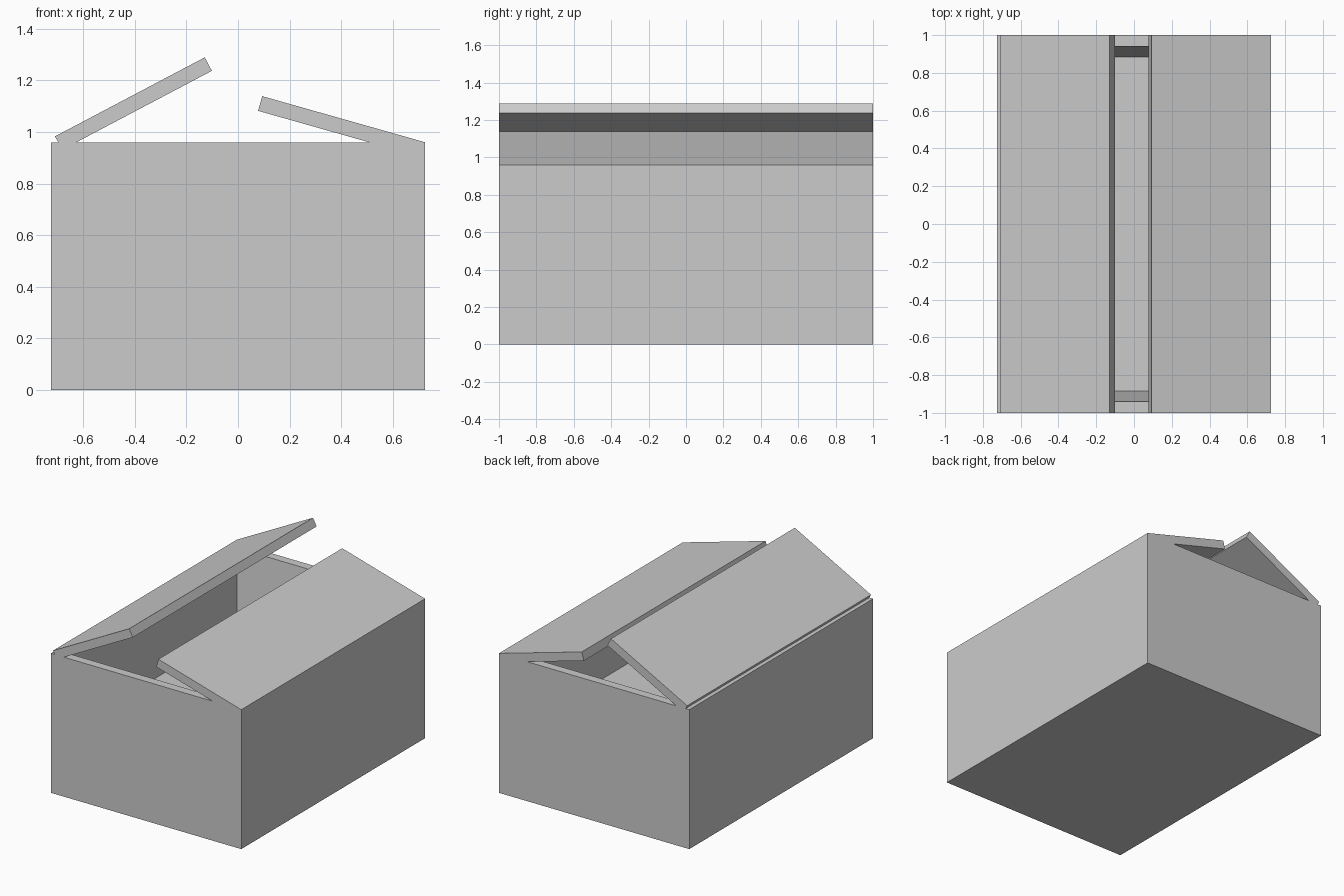
import bpy, bmesh, math
from mathutils import Matrix, Vector

if "Cube" in bpy.data.objects:
    bpy.data.objects.remove(bpy.data.objects["Cube"])

W, D, H = 1.45, 2.0, 0.96      # box width, depth, height
RIM, FLOOR_Z, TAPER = 0.06, 0.435, 0.941
FLAP_LEN, FLAP_T = 0.656, 0.059


def add_object(name, bm):
    bmesh.ops.recalc_face_normals(bm, faces=bm.faces)
    mesh = bpy.data.meshes.new(name)
    bm.to_mesh(mesh)
    bm.free()
    obj = bpy.data.objects.new(name, mesh)
    bpy.context.collection.objects.link(obj)
    return obj


def block(center, size):
    bm = bmesh.new()
    bmesh.ops.create_cube(bm, size=1, matrix=Matrix.Translation(center) @ Matrix.Diagonal((*size, 1)))
    return bm


# Box body: top face inset for the rim, then pushed down into a tapered cavity
bm = block((0, 0, H / 2), (W, D, H))
top = max(bm.faces, key=lambda f: f.calc_center_median().z)
bmesh.ops.inset_region(bm, faces=[top], thickness=RIM, use_even_offset=True)
inner = bmesh.ops.extrude_discrete_faces(bm, faces=[top])["faces"][0]
for v in inner.verts:
    v.co = Vector((v.co.x * TAPER, v.co.y * TAPER, FLOOR_Z))
add_object("box_body", bm)


# Lid flaps: equal panels hinged at their upper outer edge, opened by different angles
def flap(name, side, hinge_x, hinge_z, angle):
    bm = block((-side * FLAP_LEN / 2, 0, -FLAP_T / 2), (FLAP_LEN, D, FLAP_T))
    obj = add_object(name, bm)
    obj.location = (hinge_x, 0, hinge_z)
    obj.rotation_euler.y = side * math.radians(angle)


flap("left_flap", -1, -0.709, 0.983, 27.8)
flap("right_flap", 1, 0.725, 0.96, 15.8)
